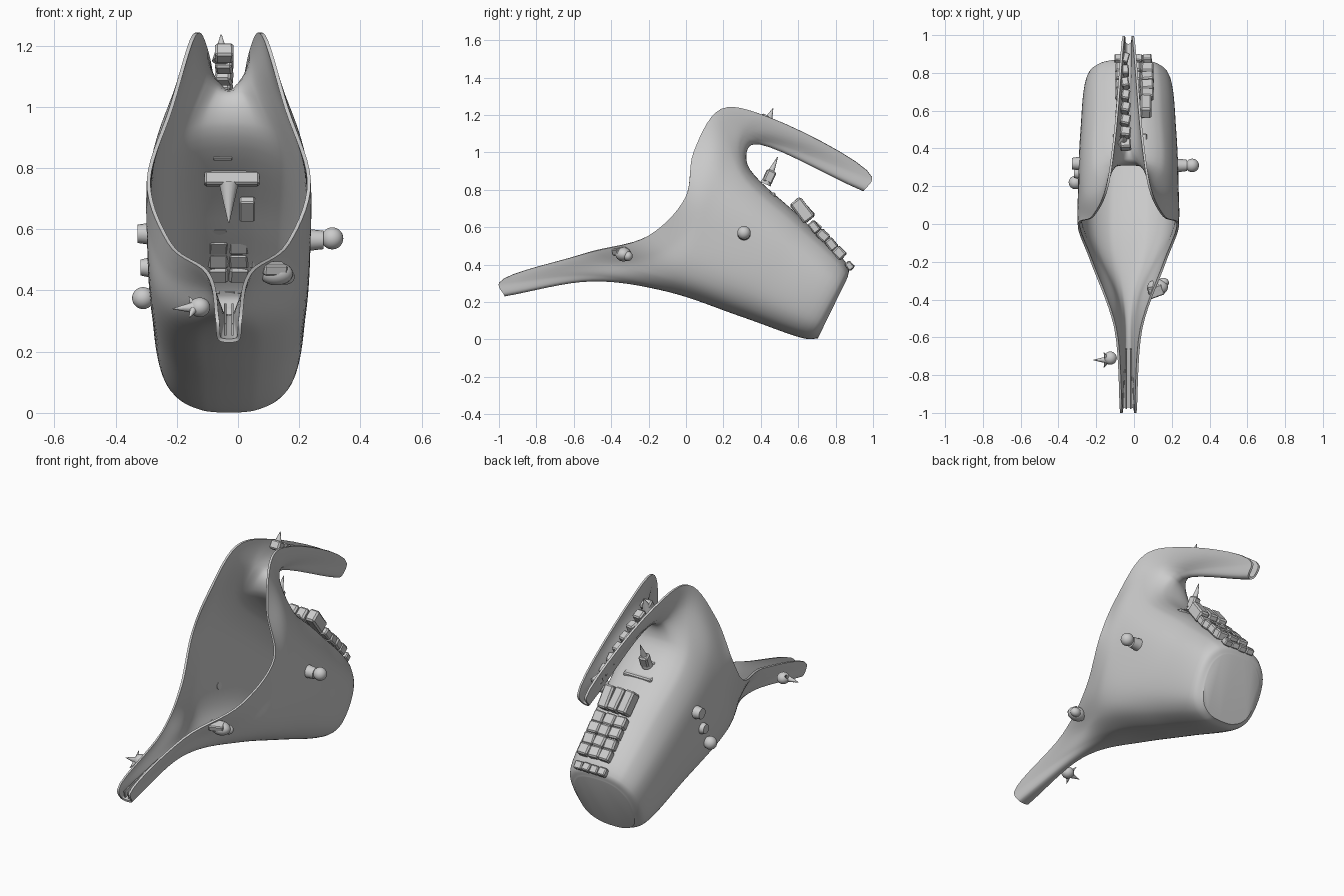
import bpy, bmesh, math, random
from mathutils import Vector, Matrix

random.seed(4)
if "Cube" in bpy.data.objects:
    bpy.data.objects.remove(bpy.data.objects["Cube"], do_unlink=True)

CENTRE = -0.03
clay = bpy.data.materials.new("plain_grey")
clay.use_nodes = True
clay.diffuse_color = (0.6, 0.6, 0.6, 1)
for node in clay.node_tree.nodes:
    if node.type == 'BSDF_PRINCIPLED':
        node.inputs["Base Color"].default_value = clay.diffuse_color
        node.inputs["Roughness"].default_value = 0.7


def finish(name, bm, smooth=True):
    """Turn a bmesh into a named, coloured object."""
    mesh = bpy.data.meshes.new(name)
    bm.to_mesh(mesh)
    bm.free()
    mesh.materials.append(clay)
    obj = bpy.data.objects.new(name, mesh)
    bpy.context.collection.objects.link(obj)
    bpy.ops.object.select_all(action='DESELECT')
    obj.select_set(True)
    bpy.context.view_layer.objects.active = obj
    if smooth:
        bpy.ops.object.shade_smooth_by_angle(angle=math.radians(40))
    return obj


def spline(points, before, after, steps):
    """Centripetal curve through the points."""
    p = [before] + points + [after]
    out = []
    for i in range(len(points) - 1):
        a, b, c, d = p[i:i + 4]
        t = [0.0]
        for m, n in ((a, b), (b, c), (c, d)):
            t.append(t[-1] + max((n - m).length, 1e-5) ** 0.5)

        def mix(m, n, lo, hi, at):
            return m + (n - m) * ((at - t[lo]) / (t[hi] - t[lo]))
        for k in range(steps):
            at = t[1] + (t[2] - t[1]) * k / steps
            ab, bc, cd = mix(a, b, 0, 1, at), mix(b, c, 1, 2, at), mix(c, d, 2, 3, at)
            out.append(mix(mix(ab, bc, 0, 2, at), mix(bc, cd, 1, 3, at), 1, 2, at))
    return out + [points[-1].copy()]


# Body: tilted oval sections, then a flared row and the rim with spout and handle
ANGLES = [-90, -82, -72, -50, -28, 0, 25, 50, 62, 74, 82, 90]


def section(front, back, width):
    f, b = Vector((0, *front)), Vector((0, *back))
    row = []
    for angle in ANGLES:
        s, c = math.sin(math.radians(angle)), math.cos(math.radians(angle))
        s = math.copysign(abs(s) ** 0.77, s)
        x = width * max(c, 0) ** 0.77 if abs(angle) < 90 else 0
        row.append((f + b) / 2 + (b - f) / 2 * s + Vector((x, 0, 0)))
    return row


flare = [(0, -.5, .31), (.022, -.5, .317), (.04, -.49, .345), (.08, -.38, .4),
         (.215, -.12, .48), (.27, .06, .68), (.225, .13, .93), (.128, .22, 1.1),
         (.085, .3, 1.09), (.045, .345, 1.06), (.022, .35, 1.045), (0, .35, 1.04)]
rim = [(0, -.97, .23), (.034, -.973, .238), (.043, -1, .3), (.075, -.55, .455),
       (.2, -.2, .555), (.268, -.003, .76), (.193, .04, 1), (.12, .19, 1.233),
       (.08, .45, 1.185), (.03, .995, .865), (.022, .957, .803), (0, .948, .792)]
rows = [section((.705, .006), (.866, .335), .175),
        section((.65, .002), (.868, .388), .217),
        section((.3, .12), (.62, .645), .255),
        section((-.1, .255), (.328, .938), .268),
        [Vector(p) for p in flare],
        [Vector(p) for p in rim]]


def flip(p):
    return Vector((-p.x, p.y, p.z))


rings = [spline(r, flip(r[1]), flip(r[-2]), 7) for r in rows]
columns = []
for col in zip(*rings):
    col = list(col)
    columns.append(spline(col, col[0] * 2 - col[1], col[-1] * 2 - col[-2], 8))

bm = bmesh.new()
grid = [[bm.verts.new(p) for p in col] for col in columns]
for left, right in zip(grid, grid[1:]):
    for k in range(len(left) - 1):
        bm.faces.new((left[k], right[k], right[k + 1], left[k + 1]))
bm.faces.new([col[0] for col in reversed(grid)])
body = finish("spouted_body", bm, smooth=False)
body.location.x = CENTRE
mirror = body.modifiers.new("mirror", 'MIRROR')
mirror.use_mirror_merge = True
shell = body.modifiers.new("wall", 'SOLIDIFY')
shell.thickness, shell.offset = 0.012, -1
bpy.ops.object.convert(target='MESH')
bpy.ops.object.shade_smooth_by_angle(angle=math.radians(40))


# Helpers for the attached pieces
def box(name, loc, size, tilt=0, turn=0):
    bm = bmesh.new()
    bmesh.ops.create_cube(bm, size=1)
    bmesh.ops.scale(bm, vec=size, verts=bm.verts)
    bmesh.ops.bevel(bm, geom=list(bm.edges), offset=min(size) * .15, segments=1, affect='EDGES')
    obj = finish(name, bm, smooth=False)
    obj.location = loc
    obj.rotation_euler = (math.radians(tilt), 0, math.radians(turn))


def ball(name, loc, size):
    bm = bmesh.new()
    bmesh.ops.create_uvsphere(bm, u_segments=24, v_segments=14, radius=1)
    bmesh.ops.scale(bm, vec=size, verts=bm.verts)
    finish(name, bm).location = loc


def rod(name, start, end, r1, r2):
    start, end = Vector(start), Vector(end)
    axis = end - start
    bm = bmesh.new()
    bmesh.ops.create_cone(bm, cap_ends=True, segments=16, radius1=r1, radius2=r2, depth=axis.length)
    place = Matrix.Translation((start + end) / 2) @ axis.to_track_quat('Z', 'Y').to_matrix().to_4x4()
    bmesh.ops.transform(bm, matrix=place, verts=bm.verts)
    finish(name, bm)


# Side knobs and buttons
rod("left_knob_stem", (.228, .31, .565), (.28, .31, .565), .036, .03)
ball("left_knob", (.308, .31, .57), (.036, .036, .036))
rod("right_upper_button", (-.287, .32, .585), (-.328, .32, .585), .036, .03)
rod("right_lower_button", (-.283, .27, .475), (-.318, .27, .475), .034, .026)
rod("right_knob_stem", (-.272, .22, .38), (-.3, .22, .375), .02, .02)
ball("right_knob", (-.31, .22, .375), (.036, .036, .036))

# Lumpy stud below the left lip
ball("lip_stud_core", (.125, -.335, .455), (.055, .042, .038))
ball("lip_stud_nose", (.155, -.31, .445), (.03, .025, .026))
box("lip_stud_plate", (.115, -.355, .472), (.08, .06, .035), 15, 20)

# Thorn on the right of the spout
ball("thorn_base", (-.125, -.71, .345), (.034, .035, .032))
rod("thorn_tip", (-.13, -.72, .345), (-.215, -.72, .34), .022, .001)
for sign in (-1, 1):
    rod("thorn_barb", (-.14, -.72, .345), (-.16, -.72 + sign * .04, .345 + sign * .035), .016, .001)

# Ribs lying in the spout
for side in (-1, 1):
    box("spout_rib", (CENTRE + side * .012, -.82, .305), (.008, .32, .04), 12)


# Rough tiles laid down the back wall
def tile(name, x, along, lift, size):
    loc = (x, .35 + .69 * along + .72 * lift, .92 - .72 * along + .69 * lift)
    box(name, loc, size, -46 + random.uniform(-8, 8), random.uniform(-6, 6))


for i in range(3):
    tile("upper_tile", -.065 + i * .064, .355, .038, (.06, .13, .07))
for row in range(4):
    for i in range(3):
        tile("wall_tile", -.065 + i * .068, .465 + row * .064, .022,
             (.066, .064, random.uniform(.04, .055)))
for i in range(4):
    tile("lower_tile", -.08 + i * .05, .745, .014, (.048, .045, .036))

# Bracket and spike on the inside of the back wall
box("inner_bracket", (-.02, .452, .765), (.18, .05, .045), -10)
rod("inner_spike", (-.03, .45, .75), (-.03, .42, .62), .032, .002)
box("inner_slab", (.03, .54, .665), (.05, .03, .09), 44)
box("inner_ridge", (-.05, .395, .835), (.06, .02, .012), 44)

# Thorn under the handle
rod("under_handle_thorn", (-.05, .425, .83), (-.05, .49, .975), .03, .002)
box("under_handle_thorn_base", (-.05, .445, .87), (.05, .05, .07), -25, 10)

# Chain of lumps along the handle trough
for i in range(8):
    y = .42 + i * .065
    width = .06 - i * .004
    box("handle_lump", (-.045, y, 1.175 - (y - .42) * .57), (width, .055, .05),
        -30 + random.uniform(-8, 8), random.uniform(-20, 20))
rod("handle_thorn", (-.055, .43, 1.15), (-.055, .465, 1.235), .03, .002)
